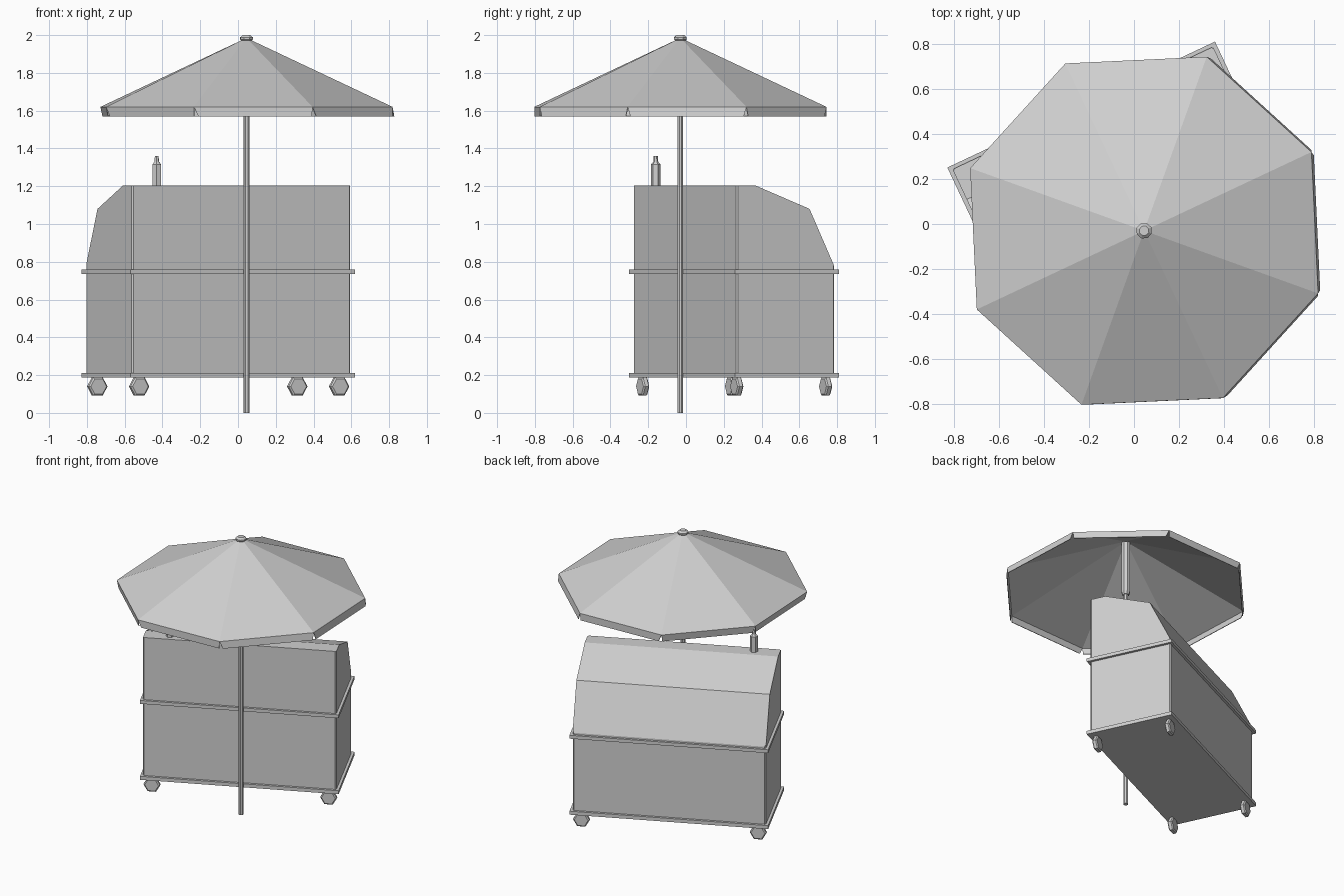
import bpy, bmesh
from math import sin, cos, pi, radians
from mathutils import Matrix, Vector

if "Cube" in bpy.data.objects:
    bpy.data.objects.remove(bpy.data.objects["Cube"])

TURN = radians(25.2)
CART = Matrix.Translation((-0.105, 0.255, 0)) @ Matrix.Rotation(TURN, 4, 'Z')
POST = Matrix.Translation((0.045, -0.03, 0)) @ Matrix.Rotation(TURN, 4, 'Z')

grey = bpy.data.materials.new("plain grey")
grey.use_nodes = True
grey.diffuse_color = (0.63, 0.63, 0.63, 1)
grey.node_tree.nodes["Principled BSDF"].inputs["Base Color"].default_value = grey.diffuse_color


def finish(name, bm, matrix, solid=True):
    if solid:
        bmesh.ops.recalc_face_normals(bm, faces=bm.faces)
    mesh = bpy.data.meshes.new(name)
    bm.to_mesh(mesh)
    bm.free()
    mesh.materials.append(grey)
    obj = bpy.data.objects.new(name, mesh)
    bpy.context.collection.objects.link(obj)
    obj.matrix_world = matrix
    return obj


def lathe(name, profile, sides, matrix):
    """Closed faceted solid from (radius, height) pairs."""
    bm = bmesh.new()
    rings = [[bm.verts.new((r * cos(2 * pi * i / sides), r * sin(2 * pi * i / sides), z))
              for i in range(sides)] for r, z in profile]
    for low, high in zip(rings, rings[1:]):
        for i in range(sides):
            j = (i + 1) % sides
            bm.faces.new((low[i], low[j], high[j], high[i]))
    bm.faces.new(rings[0])
    bm.faces.new(rings[-1])
    return finish(name, bm, matrix)


def slab(name, length, width, low, high):
    bm = bmesh.new()
    bmesh.ops.create_cube(bm, size=1)
    bmesh.ops.scale(bm, vec=(length, width, high - low), verts=bm.verts)
    bmesh.ops.translate(bm, vec=(0, 0, (low + high) / 2), verts=bm.verts)
    return finish(name, bm, CART)


# Cart body with a sloping hood at the back
bm = bmesh.new()
half = 0.64
outline = [(-0.288, 0.195), (0.288, 0.195), (0.288, 0.77),
           (0.14, 1.08), (-0.18, 1.205), (-0.288, 1.205)]
section = bm.faces.new([bm.verts.new((-half, y, z)) for y, z in outline])
grown = bmesh.ops.extrude_face_region(bm, geom=[section])["geom"]
bmesh.ops.translate(bm, vec=(2 * half, 0, 0),
                    verts=[g for g in grown if isinstance(g, bmesh.types.BMVert)])
uprights = [e for e in bm.edges
            if abs((e.verts[0].co - e.verts[1].co).normalized().z) > 0.99]
bmesh.ops.bevel(bm, geom=uprights, offset=0.008, segments=1, affect='EDGES')
finish("cart_body", bm, CART)

# Projecting trim bands
slab("base_trim", 1.315, 0.61, 0.187, 0.212)
slab("middle_trim", 1.315, 0.61, 0.734, 0.758)

# Wheels
for side, x in (("right", -0.585), ("left", 0.585)):
    for end, y in (("front", -0.26), ("back", 0.26)):
        place = CART @ Matrix.Translation((x, y, 0.14)) @ Matrix.Rotation(pi / 2, 4, 'X')
        lathe(f"wheel_{end}_{side}",
              [(0.046, -0.017), (0.055, -0.01), (0.055, 0.01), (0.046, 0.017)], 6, place)

# Bottle-shaped vent on the roof
lathe("roof_vent", [(0.026, 1.2), (0.026, 1.315), (0.013, 1.33),
                    (0.011, 1.36)], 6, CART @ Matrix.Translation((-0.471, -0.237, 0)))

# Umbrella post, sleeve and finial
lathe("umbrella_post", [(0.016, 0), (0.016, 1.6)], 8, POST)
lathe("post_sleeve", [(0.022, 1.575), (0.03, 1.6), (0.03, 1.965)], 8, POST)
lathe("top_finial", [(0.03, 1.972), (0.036, 1.978), (0.036, 1.988), (0.022, 2.0)], 8, POST)

# Umbrella canopy of eight flat panels
RADIUS, RIM, DROP = 0.822, 1.62, 0.05
corners = [Vector((RADIUS * cos(i * pi / 4), RADIUS * sin(i * pi / 4), RIM)) for i in range(8)]
bm = bmesh.new()
apex = bm.verts.new((0, 0, 1.985))
rim = [bm.verts.new(c) for c in corners]
for i in range(8):
    bm.faces.new((apex, rim[i], rim[(i + 1) % 8]))
canopy = finish("canopy", bm, POST, solid=False)
canopy.modifiers.new("cloth", 'SOLIDIFY').thickness = 0.005

# Hanging valance, one tapered flap per panel, swung slightly to the left
bm = bmesh.new()
swing = Matrix.Rotation(-TURN, 3, 'Z') @ Vector((0.01, 0, 0)) - Vector((0, 0, DROP))
for i in range(8):
    a, b = corners[i], corners[(i + 1) % 8]
    inset = (b - a).normalized() * 0.014
    bm.faces.new([bm.verts.new(p) for p in (a, a + inset + swing, b - inset + swing, b)])
valance = finish("valance", bm, POST, solid=False)
valance.modifiers.new("cloth", 'SOLIDIFY').thickness = 0.004
